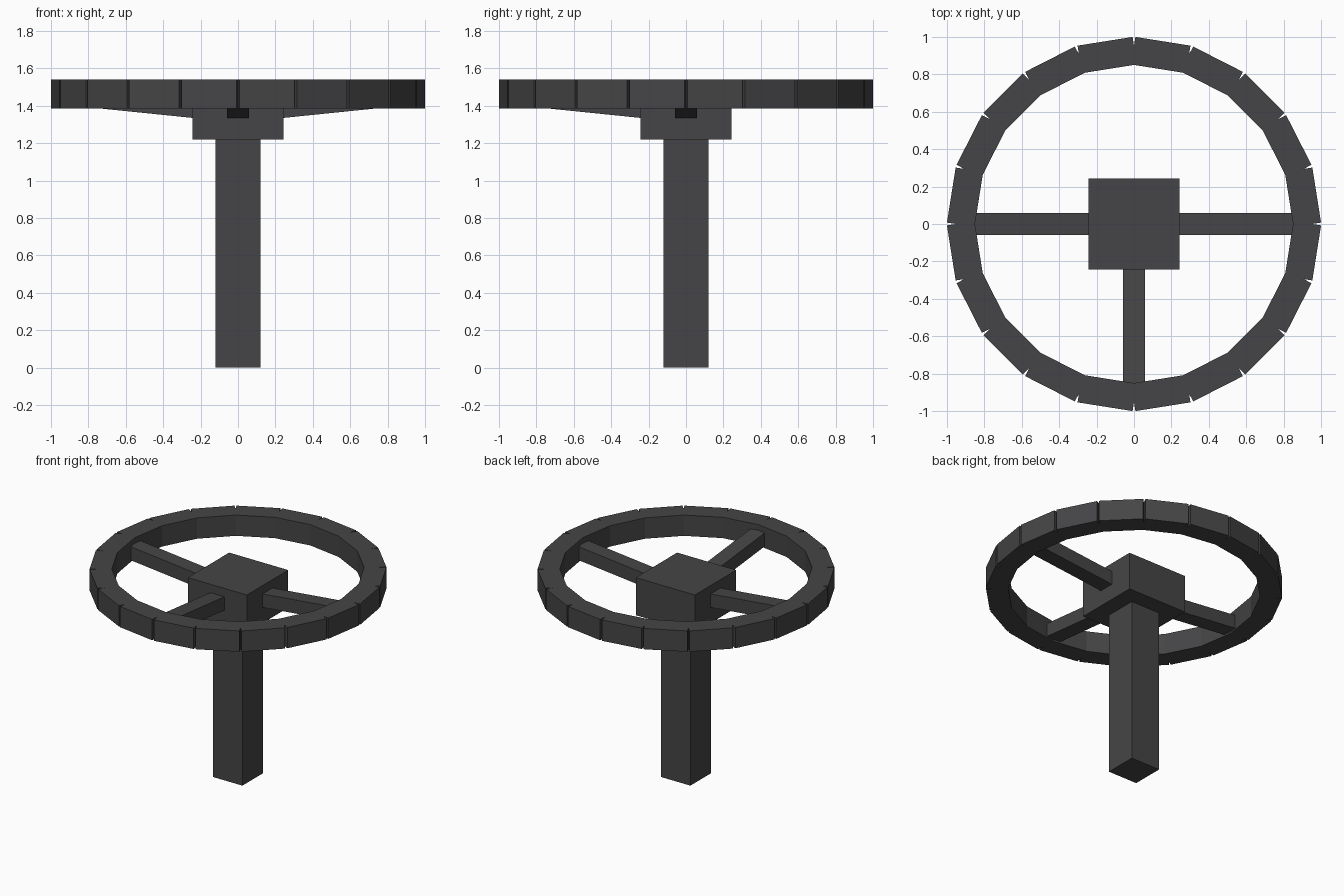
import bpy
from math import radians, cos, sin, atan2
from mathutils import Matrix

if "Cube" in bpy.data.objects:
    bpy.data.objects.remove(bpy.data.objects["Cube"])

dark = bpy.data.materials.new("dark_rubber")
dark.diffuse_color = (0.06, 0.06, 0.063, 1)
dark.use_nodes = True
dark.node_tree.nodes["Principled BSDF"].inputs["Base Color"].default_value = dark.diffuse_color


def box(name, size, matrix):
    bpy.ops.mesh.primitive_cube_add(size=1)
    ob = bpy.context.object
    ob.name = name
    ob.data.transform(Matrix.Diagonal((*size, 1)))
    ob.matrix_world = matrix
    ob.data.materials.append(dark)
    return ob


def turn(deg):
    return Matrix.Rotation(radians(deg), 4, 'Z')


# Column and hub
box("steering_column", (0.24, 0.24, 1.22), Matrix.Translation((0, 0, 0.61)))
box("hub", (0.486, 0.486, 0.28), Matrix.Translation((0, 0, 1.358)))

# Rim: twenty straight blocks around a circle, leaving small outer notches
for i in range(20):
    box(f"rim_segment_{i + 1}", (0.149, 0.298, 0.155),
        turn(9 + 18 * i) @ Matrix.Translation((0.9145, 0, 1.4615)))

# Three spokes rising from the hub to the rim
tilt = atan2(0.05, 0.49)
height, start, end = 0.1, 0.2, 0.9
length = (end - start) / cos(tilt)
mid = (start + end) / 2
mid_z = 1.335 + (mid - 0.243) * 0.05 / 0.49 + height / 2
for name, deg in (("right_spoke", 0), ("left_spoke", 180), ("front_spoke", -90)):
    box(name, (length, 0.116, height),
        turn(deg) @ Matrix.Translation((mid, 0, mid_z)) @ Matrix.Rotation(-tilt, 4, 'Y'))
